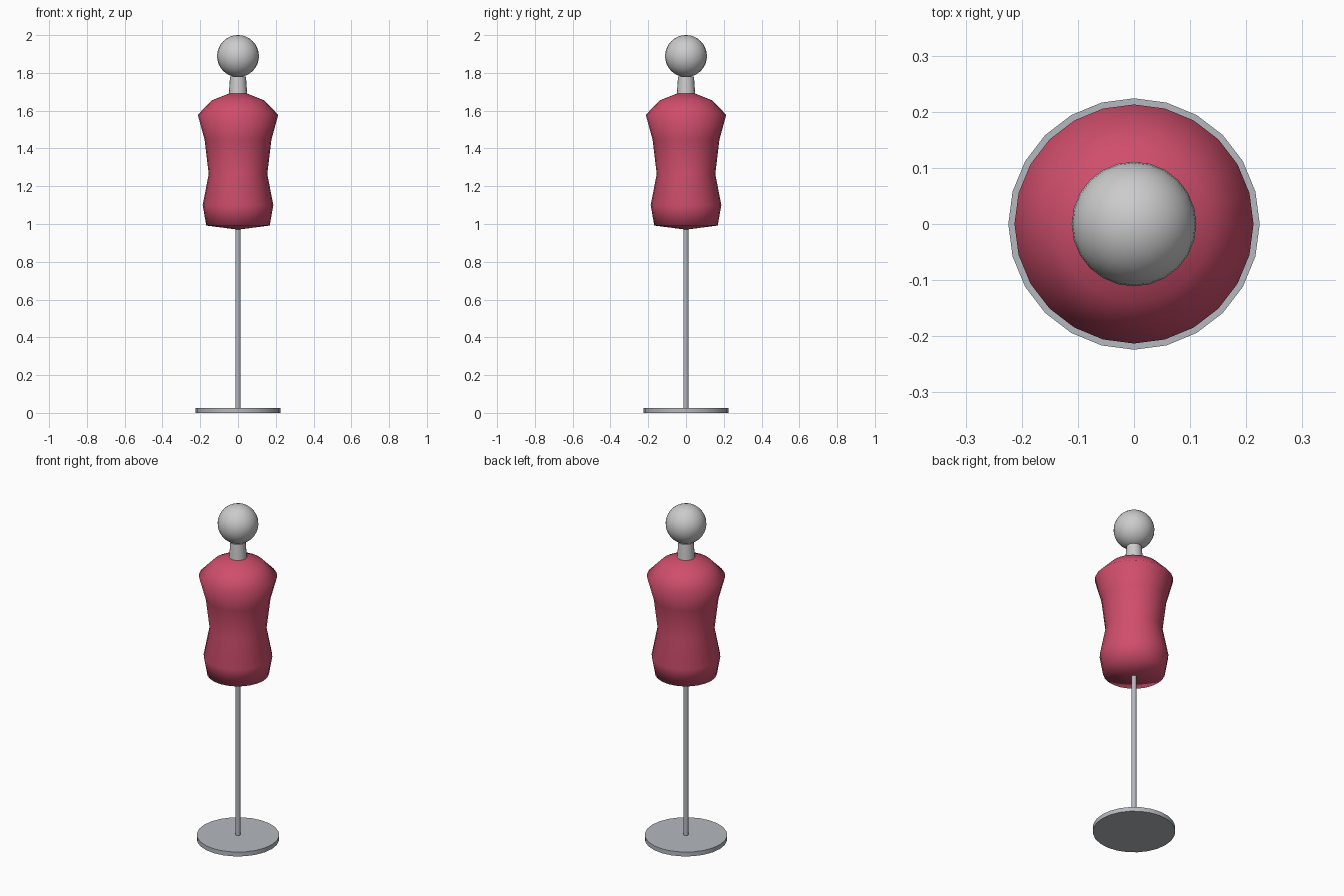
import bpy, bmesh, math

cube = bpy.data.objects.get("Cube")
if cube:
    bpy.data.objects.remove(cube, do_unlink=True)


def material(name, rgb, roughness=0.6):
    mat = bpy.data.materials.new(name)
    mat.use_nodes = True
    mat.diffuse_color = (*rgb, 1)
    shader = mat.node_tree.nodes["Principled BSDF"]
    shader.inputs["Base Color"].default_value = (*rgb, 1)
    shader.inputs["Roughness"].default_value = roughness
    return mat


def finish(obj, name, mat=None, sharp_angle=None):
    """Name, colour and smooth an object."""
    obj.name = obj.data.name = name
    if mat:
        obj.data.materials.append(mat)
    bpy.ops.object.select_all(action='DESELECT')
    obj.select_set(True)
    bpy.context.view_layer.objects.active = obj
    if sharp_angle is None:
        bpy.ops.object.shade_smooth()
    else:
        bpy.ops.object.shade_smooth_by_angle(angle=math.radians(sharp_angle))
    return obj


def lathe(name, profile, segments, mat=None, sharp_angle=None):
    """Revolve (radius, height) points around z; ends lie on the axis."""
    bm = bmesh.new()
    verts = [bm.verts.new((r, 0, z)) for r, z in profile]
    edges = [bm.edges.new(pair) for pair in zip(verts, verts[1:])]
    bmesh.ops.spin(bm, geom=verts + edges, cent=(0, 0, 0), axis=(0, 0, 1),
                   angle=math.tau, steps=segments, use_merge=False)
    bmesh.ops.remove_doubles(bm, verts=bm.verts, dist=0.0005)
    bmesh.ops.recalc_face_normals(bm, faces=bm.faces)
    mesh = bpy.data.meshes.new(name)
    bm.to_mesh(mesh)
    bm.free()
    obj = bpy.data.objects.new(name, mesh)
    bpy.context.collection.objects.link(obj)
    return finish(obj, name, mat, sharp_angle)


def tube(name, r_bottom, r_top, z0, z1, segments, mat=None):
    """Capped straight or tapered cylinder."""
    profile = [(0, z0), (r_bottom, z0), (r_top, z1), (0, z1)]
    return lathe(name, profile, segments, mat, sharp_angle=40)


fabric = material("red_fabric", (0.63, 0.076, 0.15), 0.8)
metal = material("stand_metal", (0.46, 0.48, 0.52), 0.4)

# Stand
tube("base_plate", 0.224, 0.224, 0, 0.026, 24, metal)
tube("pole", 0.0135, 0.0135, 0.02, 1.0, 12, metal)

# Fabric torso from hem to neckline
lathe("torso", [(0, 0.97), (0.168, 0.992), (0.187, 1.10), (0.155, 1.265),
                (0.177, 1.447), (0.213, 1.578), (0.138, 1.655),
                (0.05, 1.69), (0, 1.69)], 24, fabric)

# Neck and head
tube("neck", 0.049, 0.042, 1.685, 1.782, 16)
bpy.ops.mesh.primitive_uv_sphere_add(segments=24, ring_count=16, radius=0.111,
                                     location=(0, 0, 1.889))
finish(bpy.context.object, "head")
